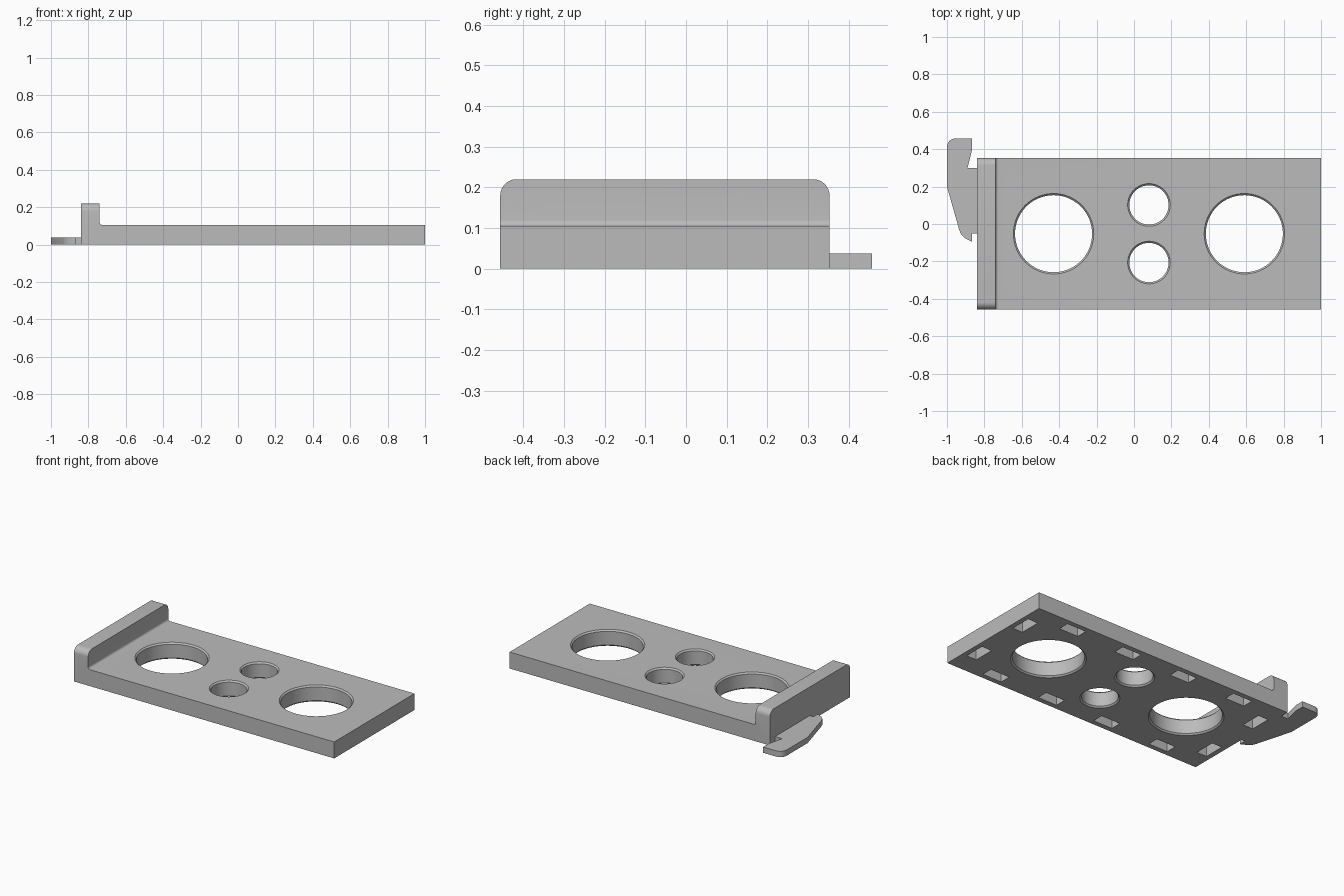
import bpy, bmesh, math

cube = bpy.data.objects.get("Cube")
if cube:
    bpy.data.objects.remove(cube, do_unlink=True)

X0, X1 = -0.84, 1.0          # plate ends
Y0, Y1 = -0.457, 0.353       # plate sides
CX, CY = 0.08, (Y0 + Y1) / 2
THICK, LIP_X, LIP_Z = 0.105, -0.74, 0.22

grey = bpy.data.materials.new("plain grey")
grey.use_nodes = True
colour = (0.5, 0.5, 0.5, 1)
grey.diffuse_color = colour
grey.node_tree.nodes["Principled BSDF"].inputs["Base Color"].default_value = colour


def make_object(name, bm):
    bmesh.ops.recalc_face_normals(bm, faces=bm.faces)
    mesh = bpy.data.meshes.new(name)
    bm.to_mesh(mesh)
    bm.free()
    mesh.materials.append(grey)
    obj = bpy.data.objects.new(name, mesh)
    bpy.context.collection.objects.link(obj)
    return obj


def extrude_outline(points, depth):
    bm = bmesh.new()
    face = bm.faces.new([bm.verts.new(p) for p in points])
    new = bmesh.ops.extrude_face_region(bm, geom=[face])["geom"]
    verts = [v for v in new if isinstance(v, bmesh.types.BMVert)]
    bmesh.ops.translate(bm, verts=verts, vec=depth)
    return bm


def arc(cx, cy, r, start, end, steps=6):
    angles = [math.radians(start + (end - start) * i / steps) for i in range(steps + 1)]
    return [(cx + r * math.cos(a), cy + r * math.sin(a)) for a in angles]


def add_hole(bm, x, y, r, chamfer=0.009, sides=64):
    """Round cutter that flares at both faces of the plate."""
    rings = []
    for z, radius in ((-0.02, r + chamfer + 0.02), (chamfer, r),
                      (THICK - chamfer, r), (THICK + 0.02, r + chamfer + 0.02)):
        rings.append([bm.verts.new((x + radius * math.cos(math.tau * i / sides),
                                    y + radius * math.sin(math.tau * i / sides), z))
                      for i in range(sides)])
    for low, high in zip(rings, rings[1:]):
        for i in range(sides):
            j = (i + 1) % sides
            bm.faces.new((low[i], low[j], high[j], high[i]))
    bm.faces.new(rings[0][::-1])
    bm.faces.new(rings[-1])


def add_pocket(bm, x, y, sx, sy, depth=0.08):
    """Blind rectangular cutter for the underside."""
    verts = bmesh.ops.create_cube(bm, size=1)["verts"]
    bmesh.ops.scale(bm, verts=verts, vec=(sx, sy, depth * 2))
    bmesh.ops.translate(bm, verts=verts, vec=(x, y, 0))


# Plate with raised lip: side profile swept across the width
f = 0.015
profile = [(X0, 0), (X1, 0), (X1, THICK)]
profile += arc(LIP_X + f, THICK + f, f, 270, 180)
profile += [(LIP_X, LIP_Z), (X0, LIP_Z)]
bm = extrude_outline([(x, Y0, z) for x, z in profile], (0, Y1 - Y0, 0))
corners = [e for e in bm.edges
           if all(v.co.z > LIP_Z - 0.001 for v in e.verts)
           and abs(e.verts[0].co.y - e.verts[1].co.y) < 0.001]
bmesh.ops.bevel(bm, geom=corners, offset=0.04, segments=8, profile=0.5, affect='EDGES')
plate = make_object("base_plate", bm)

# Through holes and underside pockets
bm = bmesh.new()
for side in (-1, 1):
    add_hole(bm, CX + side * 0.51, CY, 0.206)
    add_hole(bm, CX, CY + side * 0.154, 0.105)
    add_pocket(bm, CX + side * 0.853, CY - 0.204, 0.07, 0.135)
    add_pocket(bm, CX + side * 0.853, CY + 0.204, 0.07, 0.135)
    for x in (-0.615, -0.205, 0.205, 0.615):
        add_pocket(bm, CX + x, CY + side * 0.338, 0.135, 0.07)
cutter = make_object("hole_cutter", bm)
cutter.hide_render = True
cutter.hide_viewport = True

cut = plate.modifiers.new("holes", 'BOOLEAN')
cut.operation = 'DIFFERENCE'
cut.solver = 'EXACT'
cut.object = cutter
bpy.context.view_layer.objects.active = plate
plate.select_set(True)
bpy.ops.object.modifier_apply(modifier=cut.name)
bpy.data.objects.remove(cutter, do_unlink=True)

# Flat hook-shaped latch beside the lip
outline = [(X0, 0.3), (X0, -0.05), (-0.865, -0.05), (-0.865, -0.095)]
outline += [(-0.905, -0.075), (-0.925, -0.055), (-0.935, -0.03), (-1, 0.2)]
outline += arc(-0.955, 0.412, 0.045, 180, 90)
outline += [(-0.865, 0.457), (-0.865, 0.4), (-0.89, 0.3)]
latch = make_object("side_latch", extrude_outline([(x, y, 0) for x, y in outline], (0, 0, 0.037)))

for obj in (plate, latch):
    bpy.ops.object.select_all(action='DESELECT')
    obj.select_set(True)
    bpy.context.view_layer.objects.active = obj
    bpy.ops.object.shade_smooth_by_angle(angle=math.radians(30))
